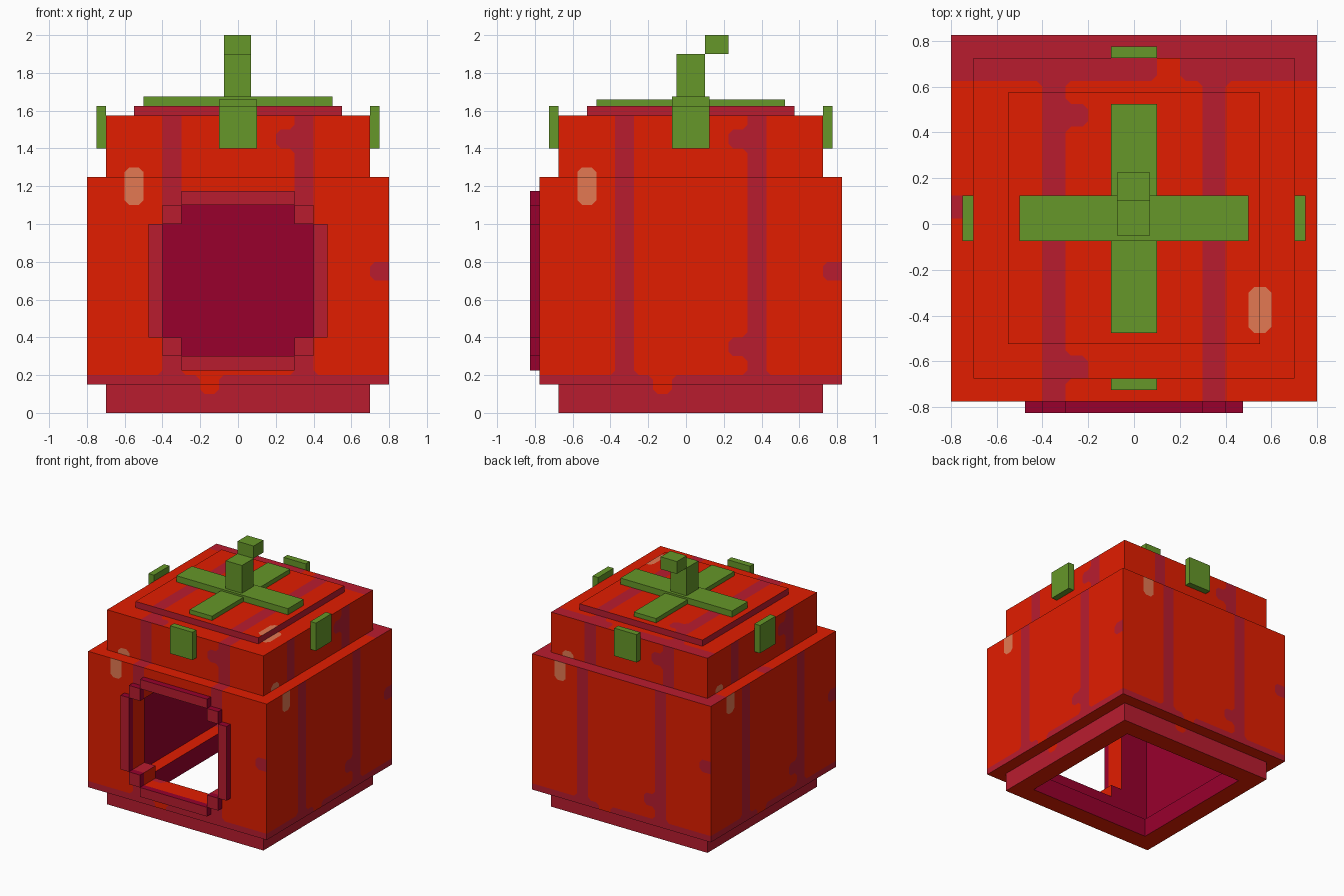
import bpy, bmesh, math
from mathutils import Vector

cube = bpy.data.objects.get("Cube")
if cube:
    bpy.data.objects.remove(cube, do_unlink=True)

CY = 0.025      # depth centre of the house body
CELL = 0.1      # size of one painted square


def material(name, hex_code):
    rgb = [int(hex_code[i:i + 2], 16) / 255 for i in (0, 2, 4)]
    lin = [c / 12.92 if c <= 0.04045 else ((c + 0.055) / 1.055) ** 2.4 for c in rgb]
    m = bpy.data.materials.new(name)
    m.use_nodes = True
    m.diffuse_color = (*lin, 1)
    m.node_tree.nodes["Principled BSDF"].inputs["Base Color"].default_value = (*lin, 1)
    return m


red = material("tomato red", "E21D00")
maroon = material("maroon", "B91C2F")
crimson = material("dark crimson", "98002C")
shine = material("pale highlight", "E47952")
green = material("leaf green", "669729")
SKIN = [red, maroon, crimson, shine]
RED, MAROON, CRIMSON, SHINE = range(4)


def box(name, x, y, z, mats):
    """Box from (min, max) pairs on each axis."""
    bm = bmesh.new()
    bmesh.ops.create_cube(bm, size=1)
    for v in bm.verts:
        v.co = Vector([a + (b - a) * (c + 0.5) for (a, b), c in zip((x, y, z), v.co)])
    me = bpy.data.meshes.new(name)
    bm.to_mesh(me)
    bm.free()
    for m in mats:
        me.materials.append(m)
    ob = bpy.data.objects.new(name, me)
    bpy.context.collection.objects.link(ob)
    return ob


def square(name, half, z):
    return box(name, (-half, half), (CY - half, CY + half), z, SKIN)


def carve(ob, cutters):
    """Cut the helpers out of the object and remove them."""
    for c in cutters:
        c.hide_render = True
        mod = ob.modifiers.new("cut", 'BOOLEAN')
        mod.operation = 'DIFFERENCE'
        mod.solver = 'EXACT'
        mod.object = c
    bpy.context.view_layer.update()
    deps = bpy.context.evaluated_depsgraph_get()
    me = bpy.data.meshes.new_from_object(ob.evaluated_get(deps))
    ob.modifiers.clear()
    ob.data = me
    me.materials.clear()
    for m in SKIN:
        me.materials.append(m)
    for c in cutters:
        bpy.data.objects.remove(c, do_unlink=True)


def skin_colour(c, n):
    """Pattern of stripes, spots and a highlight, repeated on each side and on top."""
    x, y, z = c.x, c.y - CY, c.z
    inside = abs(x) < 0.655 and abs(y) < 0.655 and z < 1.255
    if inside and (abs(n.z) < 0.5 or z > 1.2):
        return CRIMSON
    if n.z < -0.5:
        return RED
    if n.z > 0.5:
        u, v = -x, 0.8 - y
    else:
        u, v = -n.y * x + n.x * y, z
        if v > 1.575:
            return MAROON
    i, j = math.floor((u + 0.8) / CELL), math.floor(v / CELL)
    if j < 2:
        return RED if (i, j) == (6, 1) else MAROON
    if i == 2 and j in (11, 12):
        return SHINE
    if i in (4, 11) or (i, j) in ((10, 3), (10, 14), (15, 7)):
        return MAROON
    return RED


def surrounding_colour(v):
    """Colour around a flat corner of a painted patch, or None elsewhere."""
    if any(f.normal.dot(v.link_faces[0].normal) < 0.99 for f in v.link_faces):
        return None
    share = {}
    for loop in v.link_loops:
        mi = loop.face.material_index
        share[mi] = share.get(mi, 0) + loop.calc_angle()
    if len(share) == 2 and min(share.values()) < 1.7:
        return max(share, key=share.get)
    return None


def paint(ob):
    """Cut the faces along the cell grid, then colour each by the pattern."""
    bm = bmesh.new()
    bm.from_mesh(ob.data)
    bmesh.ops.triangulate(bm, faces=bm.faces[:])
    for axis, start in enumerate((-0.8, CY - 0.8, 0)):
        no = Vector([float(k == axis) for k in range(3)])
        for k in range(1, 16):
            bmesh.ops.bisect_plane(bm, geom=bm.verts[:] + bm.edges[:] + bm.faces[:],
                                   plane_co=no * (start + k * CELL), plane_no=no, dist=1e-5)
    # Merge the slanted cuts away so that only the square grid stays
    slanted = [e for e in bm.edges
               if max(abs(c) for c in e.verts[0].co - e.verts[1].co) < 0.999 * e.calc_length()]
    bmesh.ops.dissolve_edges(bm, edges=slanted, use_verts=True)
    bm.normal_update()
    for f in bm.faces:
        f.material_index = skin_colour(f.calc_center_median(), f.normal)
    # Soften the corners of the painted patches
    corners = {}
    for v in bm.verts:
        mi = surrounding_colour(v)
        if mi is not None:
            corners.setdefault(mi, []).append(v)
    for mi, verts in corners.items():
        bmesh.ops.bevel(bm, geom=verts, offset=0.025, offset_type='OFFSET', segments=1,
                        profile=0.5, affect='VERTICES', material=mi)
    bm.to_mesh(ob.data)
    bm.free()


# Base ring, open underneath
base = square("base_ring", 0.7, (0, 0.15))
carve(base, [square("base_cutter", 0.55, (-0.1, 0.3))])

# Hollow main body with a stepped doorway
body = square("main_body", 0.8, (0.15, 1.25))
carve(body, [
    square("room_cutter", 0.65, (0, 1.4)),
    box("door_cutter_wide", (-0.4, 0.4), (-0.9, -0.5), (0.4, 1.0), SKIN),
    box("door_cutter_tall", (-0.3, 0.3), (-0.9, -0.5), (0.3, 1.1), SKIN),
])

# Upper tier and top plate
upper = square("upper_tier", 0.7, (1.25, 1.575))
plate = square("top_plate", 0.55, (1.575, 1.625))
for part in (base, body, upper, plate):
    paint(part)


# Door frame: maroon fronts, crimson edges
def frame(name, x, z):
    ob = box(name, x, (-0.825, -0.775), z, SKIN)
    for p in ob.data.polygons:
        p.material_index = MAROON if p.normal.y < -0.5 else CRIMSON


frame("door_frame_top", (-0.3, 0.3), (1.1, 1.175))
frame("door_frame_bottom", (-0.3, 0.3), (0.225, 0.3))
for side, s in (("left", 1), ("right", -1)):
    def span(a, b):
        return tuple(sorted((s * a, s * b)))
    frame("door_frame_" + side, span(0.4, 0.475), (0.4, 1.0))
    frame("door_frame_upper_corner_" + side, span(0.3, 0.4), (1.0, 1.1))
    frame("door_frame_lower_corner_" + side, span(0.3, 0.4), (0.3, 0.4))

# Leaves: a cross on top and one hanging on each side
G = [green]
box("leaf_cross_wide", (-0.5, 0.5), (CY - 0.1, CY + 0.1), (1.625, 1.675), G)
box("leaf_cross_deep", (-0.1, 0.1), (CY - 0.5, CY + 0.5), (1.625, 1.66), G)
LEAF_Z = (1.4, 1.625)
for s, side, end in ((1, "left", "back"), (-1, "right", "front")):
    out = sorted((s * 0.7, s * 0.75))
    box("hanging_leaf_" + side, out, (CY - 0.1, CY + 0.1), LEAF_Z, G)
    box("hanging_leaf_" + end, (-0.1, 0.1), [CY + o for o in out], LEAF_Z, G)

# Stem with a bent tip
STEM_X = (-0.075, 0.07)
box("stem", STEM_X, (-0.05, 0.1), (1.64, 1.9), G)
box("stem_tip", STEM_X, (0.1, 0.225), (1.9, 2.0), G)
